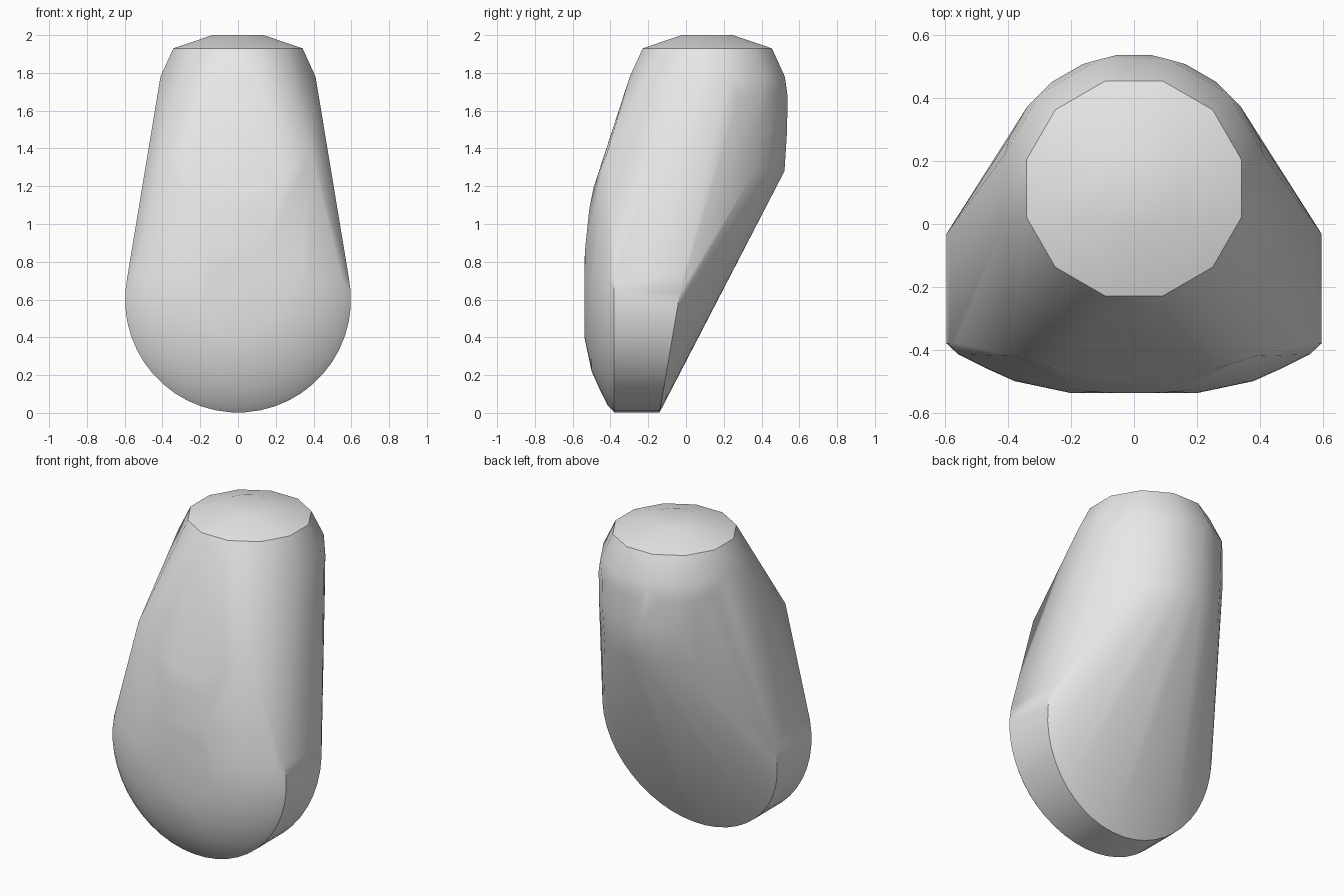
import bpy, bmesh
from math import sin, cos, pi

cube = bpy.data.objects.get("Cube")
if cube:
    bpy.data.objects.remove(cube, do_unlink=True)

grey = bpy.data.materials.new("plain grey")
grey.use_nodes = True
colour = (0.8, 0.8, 0.8, 1)
grey.diffuse_color = colour
grey.node_tree.nodes["Principled BSDF"].inputs["Base Color"].default_value = colour


def circle(radius, count):
    """Points on a circle, offset by half a step so it is symmetric."""
    for i in range(count):
        a = 2 * pi * (i + 0.5) / count
        yield radius * cos(a), radius * sin(a)


points = []

# Upright rounded column at the upper back: height, radius, sides
for z, r, sides in [(2, 0.14, 12), (1.93, 0.354, 12), (1.78, 0.425, 12),
                    (1.68, 0.428, 24), (1.5, 0.426, 24), (1.28, 0.412, 24)]:
    points += [(x, 0.113 + y, z) for x, y in circle(r, sides)]

# Domed front of the lower disc: depth, radius
for y, r in [(-0.38, 0.598), (-0.415, 0.56), (-0.46, 0.47),
             (-0.5, 0.38), (-0.538, 0.2)]:
    points += [(x, y, 0.6 + z) for x, z in circle(r, 48)]

# Slanted back rim of the lower disc
points += [(x, -0.14 + 0.17 * (0.6 + z), 0.6 + z) for x, z in circle(0.598, 48)]

# Shoulders and brow where the front slopes back
for side in (-1, 1):
    points += [(side * x, y, z) for x, y, z in [
        (0.39, -0.42, 1.37), (0.25, -0.463, 1.27), (0.1, -0.49, 1.19),
        (0.12, -0.512, 1.08), (0.14, -0.533, 0.88)]]

# Wrap all the profiles in one taut skin
bm = bmesh.new()
for p in points:
    bm.verts.new(p)
hull = bmesh.ops.convex_hull(bm, input=bm.verts[:])
inside = {g for key in ("geom_interior", "geom_unused") for g in hull[key]
          if isinstance(g, bmesh.types.BMVert)}
bmesh.ops.delete(bm, geom=list(inside), context="VERTS")
bmesh.ops.dissolve_limit(bm, angle_limit=0.01, verts=bm.verts[:], edges=bm.edges[:])
bmesh.ops.recalc_face_normals(bm, faces=bm.faces[:])

mesh = bpy.data.meshes.new("rounded_body")
bm.to_mesh(mesh)
bm.free()
mesh.materials.append(grey)
body = bpy.data.objects.new("rounded_body", mesh)
bpy.context.collection.objects.link(body)

# Smooth skin, with crisp edges at the top cap and back rim
bpy.ops.object.select_all(action="DESELECT")
body.select_set(True)
bpy.context.view_layer.objects.active = body
bpy.ops.object.shade_smooth_by_angle(angle=0.6)
